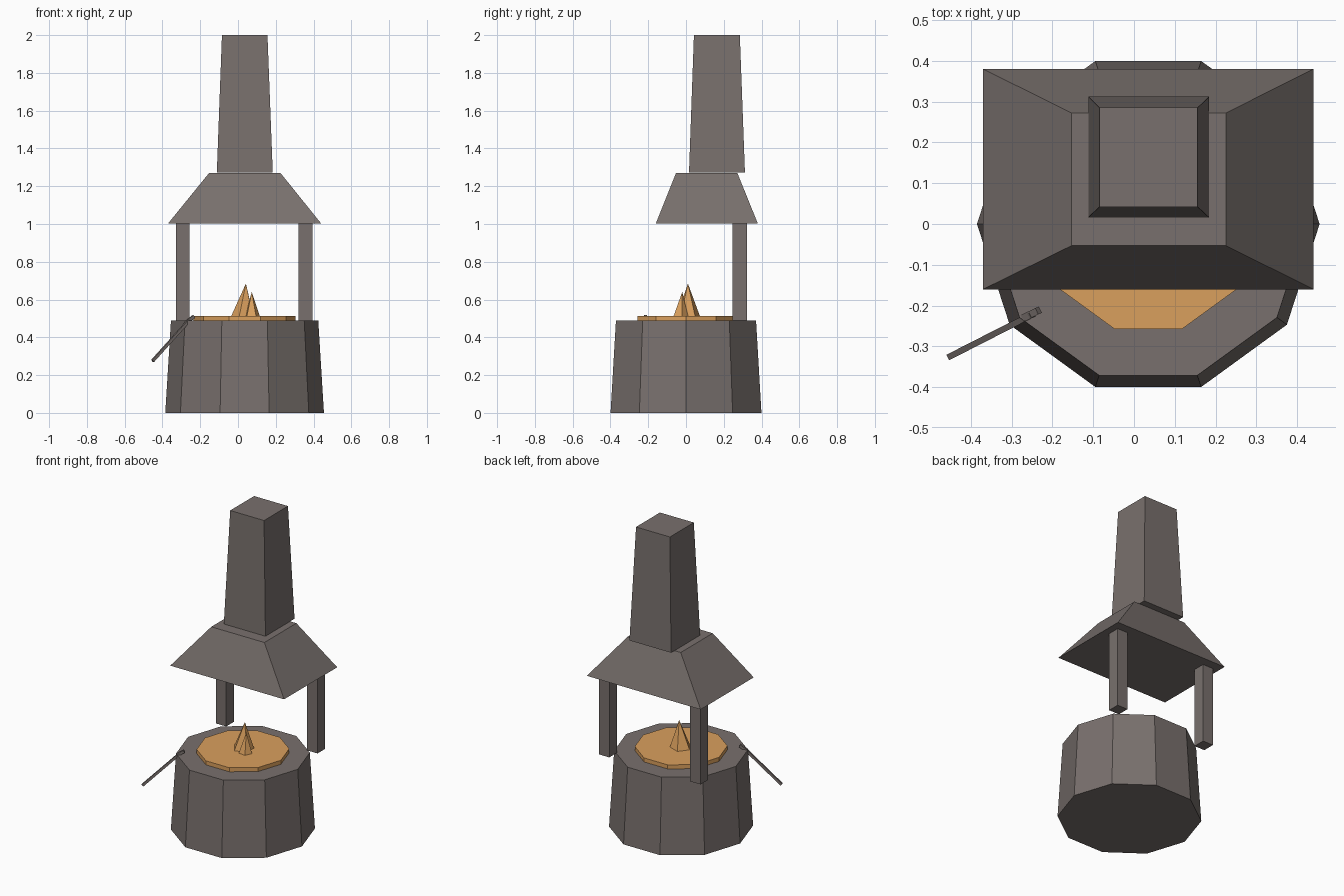
import bpy
import bmesh
from math import cos, sin, tau
from mathutils import Vector

cube = bpy.data.objects.get("Cube")
if cube:
    bpy.data.objects.remove(cube, do_unlink=True)


def make_material(name, colour):
    mat = bpy.data.materials.new(name)
    mat.use_nodes = True
    mat.diffuse_color = (*colour, 1)
    bsdf = next(n for n in mat.node_tree.nodes if n.type == "BSDF_PRINCIPLED")
    bsdf.inputs["Base Color"].default_value = (*colour, 1)
    return mat


stone = make_material("grey stone", (0.19, 0.163, 0.153))
ember = make_material("orange ember", (0.70, 0.35, 0.11))
CX = 0.035  # middle of the forge body


def loft(name, lower, upper, mat):
    """Solid between two matching rings of points."""
    bm = bmesh.new()
    a = [bm.verts.new(p) for p in lower]
    b = [bm.verts.new(p) for p in upper]
    n = len(a)
    bm.faces.new(a[::-1])
    bm.faces.new(b)
    for i in range(n):
        j = (i + 1) % n
        bm.faces.new((a[i], a[j], b[j], b[i]))
    bmesh.ops.recalc_face_normals(bm, faces=bm.faces)
    return finish(name, bm, mat)


def finish(name, bm, mat):
    mesh = bpy.data.meshes.new(name)
    bm.to_mesh(mesh)
    bm.free()
    mesh.materials.append(mat)
    obj = bpy.data.objects.new(name, mesh)
    bpy.context.collection.objects.link(obj)
    return obj


def ring(radius, z, sides=10, x=CX, y=0.0, turn=0.0):
    angles = [tau * i / sides + turn for i in range(sides)]
    return [(x + radius * cos(t), y + radius * sin(t), z) for t in angles]


def rect(x0, x1, y0, y1, z):
    return [(x0, y0, z), (x1, y0, z), (x1, y1, z), (x0, y1, z)]


def spike(name, base, apex):
    """Faceted flame running to a point."""
    bm = bmesh.new()
    verts = [bm.verts.new(p) for p in base]
    tip = bm.verts.new(apex)
    bm.faces.new(verts[::-1])
    for i, v in enumerate(verts):
        bm.faces.new((v, verts[(i + 1) % len(verts)], tip))
    return finish(name, bm, ember)


def bar(name, start, end, width):
    """Square bar between two points."""
    start, end = Vector(start), Vector(end)
    along = (end - start).normalized()
    side = along.cross(Vector((0, 0, 1))).normalized() * width / 2
    up = side.cross(along)
    corners = [-side - up, side - up, side + up, up - side]
    return loft(name, [start + c for c in corners], [end + c for c in corners], stone)


# Hearth and bed of embers
loft("hearth", ring(0.42, 0), ring(0.39, 0.488), stone)
loft("ember_bed", ring(0.27, 0.488), ring(0.27, 0.514), ember)

# Flames
spike("large_flame", ring(0.065, 0.51, 5, 0.028, 0.012, 0.6), (0.042, 0.01, 0.685))
spike("small_flame", ring(0.042, 0.51, 5, 0.075, -0.03, 0.2), (0.073, -0.02, 0.64))

# Rear posts
for side, x in (("right", -0.2925), ("left", 0.3575)):
    loft(side + "_post", rect(x - 0.037, x + 0.037, 0.245, 0.322, 0.488),
         rect(x - 0.037, x + 0.037, 0.245, 0.322, 1.005), stone)

# Hood and chimney
loft("hood", rect(-0.37, 0.44, -0.16, 0.38, 1.003),
     rect(-0.153, 0.225, -0.053, 0.272, 1.27), stone)
loft("chimney", rect(-0.112, 0.184, 0.016, 0.312, 1.273),
     rect(-0.085, 0.156, 0.042, 0.285, 2.0), stone)

# Poker leaning on the rim
bar("poker_shaft", (-0.452, -0.325, 0.275), (-0.25, -0.222, 0.5), 0.015)
bar("poker_tip", (-0.27, -0.229, 0.483), (-0.234, -0.212, 0.51), 0.017)
